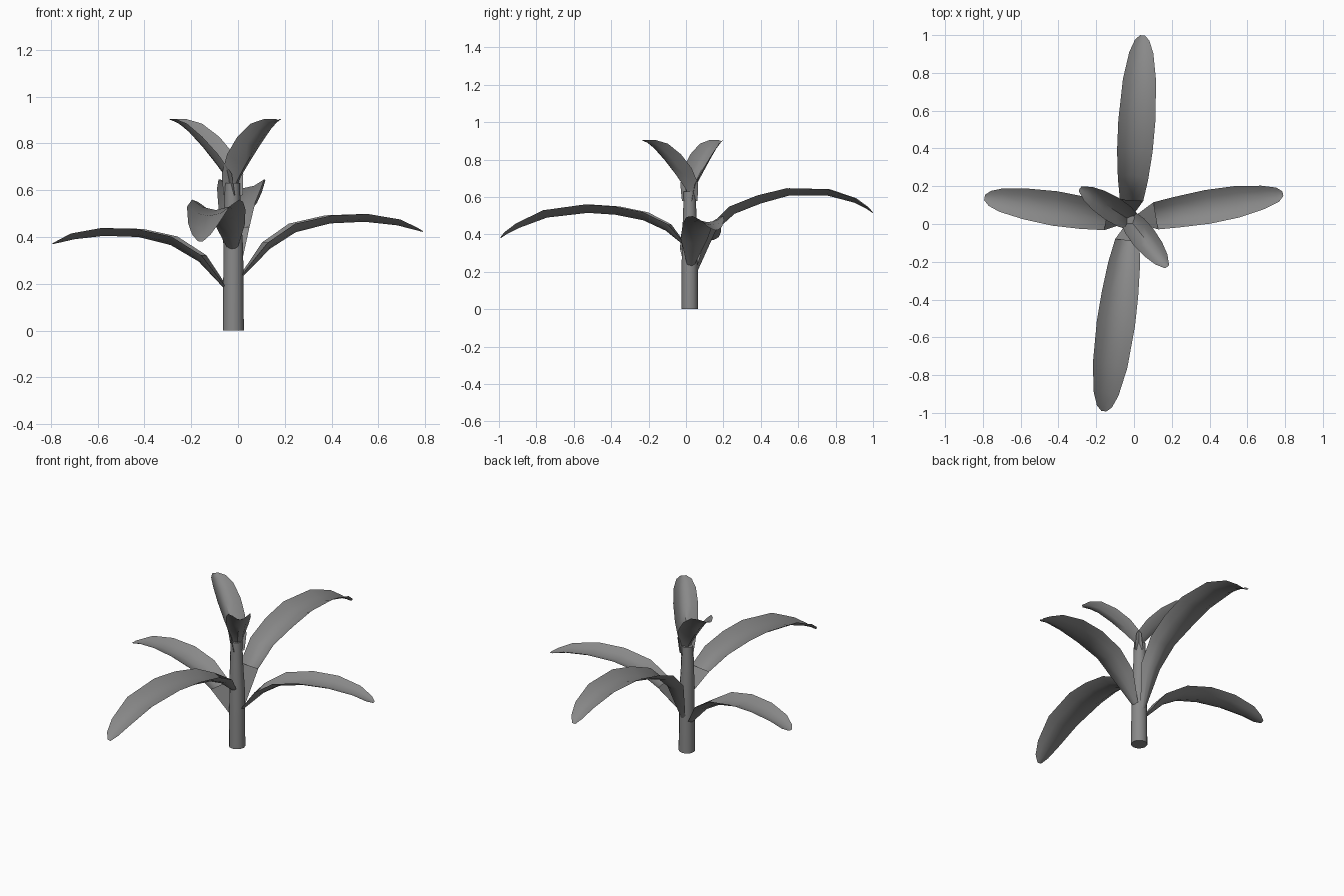
import bpy, bmesh, math
from mathutils import Vector

grey = bpy.data.materials.new("plant_grey")
grey.diffuse_color = (0.25, 0.25, 0.25, 1)
STEM = Vector((-0.02, 0.02, 0))


def finish(name, bm, angle=50):
    mesh = bpy.data.meshes.new(name)
    bm.to_mesh(mesh)
    bm.free()
    mesh.materials.append(grey)
    ob = bpy.data.objects.new(name, mesh)
    bpy.context.collection.objects.link(ob)
    bpy.ops.object.select_all(action='DESELECT')
    ob.select_set(True)
    bpy.context.view_layer.objects.active = ob
    bpy.ops.object.shade_smooth_by_angle(angle=math.radians(angle))
    return ob


def leaf(name, direction, profile, stalk=True):
    """Channel-shaped blade; profile rows are (distance out, height, half width, depth)."""
    d = Vector((direction[0], direction[1], 0)).normalized()
    side = d.cross(Vector((0, 0, 1)))
    mid = [STEM + d * r + Vector((0, 0, z)) for r, z, w, h in profile]
    bm = bmesh.new()
    rings = []
    for i, (r, z, w, h) in enumerate(profile):
        tangent = (mid[min(i + 1, len(mid) - 1)] - mid[max(i - 1, 0)]).normalized()
        up = side.cross(tangent)
        rings.append([bm.verts.new(mid[i] + side * w * u + up * h * u * u)
                      for u in (-1, -0.55, 0, 0.55, 1)])
    for a, b in zip(rings, rings[1:]):
        for j in range(4):
            bm.faces.new((a[j], b[j], b[j + 1], a[j + 1]))
    if stalk:  # closed top over the narrow stalk
        a, b = rings[0], rings[1]
        bm.faces.new((a[0], a[4], b[4], b[0]))
    return finish(name, bm)


# stem: tapered, closed at both ends
bm = bmesh.new()
rings = []
for z, r, dx in ((0, 0.045, 0), (0.35, 0.042, 0), (0.5, 0.036, -0.004), (0.63, 0.032, -0.004)):
    rings.append([bm.verts.new(STEM + Vector((dx + r * math.cos(t * math.tau / 12),
                                              r * math.sin(t * math.tau / 12), z)))
                  for t in range(12)])
for a, b in zip(rings, rings[1:]):
    for j in range(12):
        k = (j + 1) % 12
        bm.faces.new((a[j], a[k], b[k], b[j]))
bm.faces.new(rings[0][::-1])
bm.faces.new(rings[-1])
finish("stem", bm)

# four long drooping leaves
leaf("back_leaf", (0.065, 0.98), [
    (0.04, 0.20, 0.015, 0.01), (0.14, 0.42, 0.062, 0.04), (0.24, 0.51, 0.08, 0.045),
    (0.38, 0.565, 0.094, 0.045), (0.53, 0.607, 0.098, 0.04), (0.74, 0.607, 0.088, 0.035),
    (0.88, 0.57, 0.064, 0.025), (0.95, 0.535, 0.038, 0.012), (0.98, 0.515, 0.012, 0.003)])
leaf("front_leaf", (-0.14, -1.01), [
    (0.03, 0.34, 0.02, 0.01), (0.13, 0.42, 0.065, 0.04), (0.25, 0.475, 0.085, 0.045),
    (0.40, 0.505, 0.097, 0.045), (0.55, 0.515, 0.102, 0.045), (0.77, 0.49, 0.092, 0.04),
    (0.92, 0.435, 0.066, 0.025), (0.99, 0.40, 0.04, 0.012), (1.02, 0.38, 0.012, 0.003)])
leaf("right_leaf", (0.81, 0.14), [
    (0.04, 0.23, 0.02, 0.01), (0.16, 0.35, 0.073, 0.035), (0.27, 0.42, 0.082, 0.04),
    (0.42, 0.458, 0.09, 0.035), (0.57, 0.465, 0.084, 0.033), (0.71, 0.45, 0.062, 0.025),
    (0.79, 0.43, 0.038, 0.01), (0.82, 0.422, 0.012, 0.003)])
leaf("left_leaf", (-0.77, 0.12), [
    (0.03, 0.17, 0.02, 0.01), (0.15, 0.295, 0.073, 0.035), (0.27, 0.365, 0.086, 0.04),
    (0.41, 0.40, 0.092, 0.035), (0.56, 0.405, 0.082, 0.033), (0.69, 0.39, 0.062, 0.025),
    (0.75, 0.376, 0.04, 0.01), (0.78, 0.37, 0.014, 0.003)])

# two short upright leaves at the crown
crown = [(-0.005, 0.57, 0.032, 0.025), (0.025, 0.64, 0.046, 0.055), (0.085, 0.71, 0.063, 0.065),
         (0.155, 0.785, 0.068, 0.06), (0.225, 0.85, 0.06, 0.045), (0.275, 0.885, 0.042, 0.022),
         (0.315, 0.90, 0.014, 0.004)]
leaf("crown_leaf_back", (-0.27, 0.17), crown, stalk=False)
leaf("crown_leaf_front", (0.19, -0.24), crown, stalk=False)
